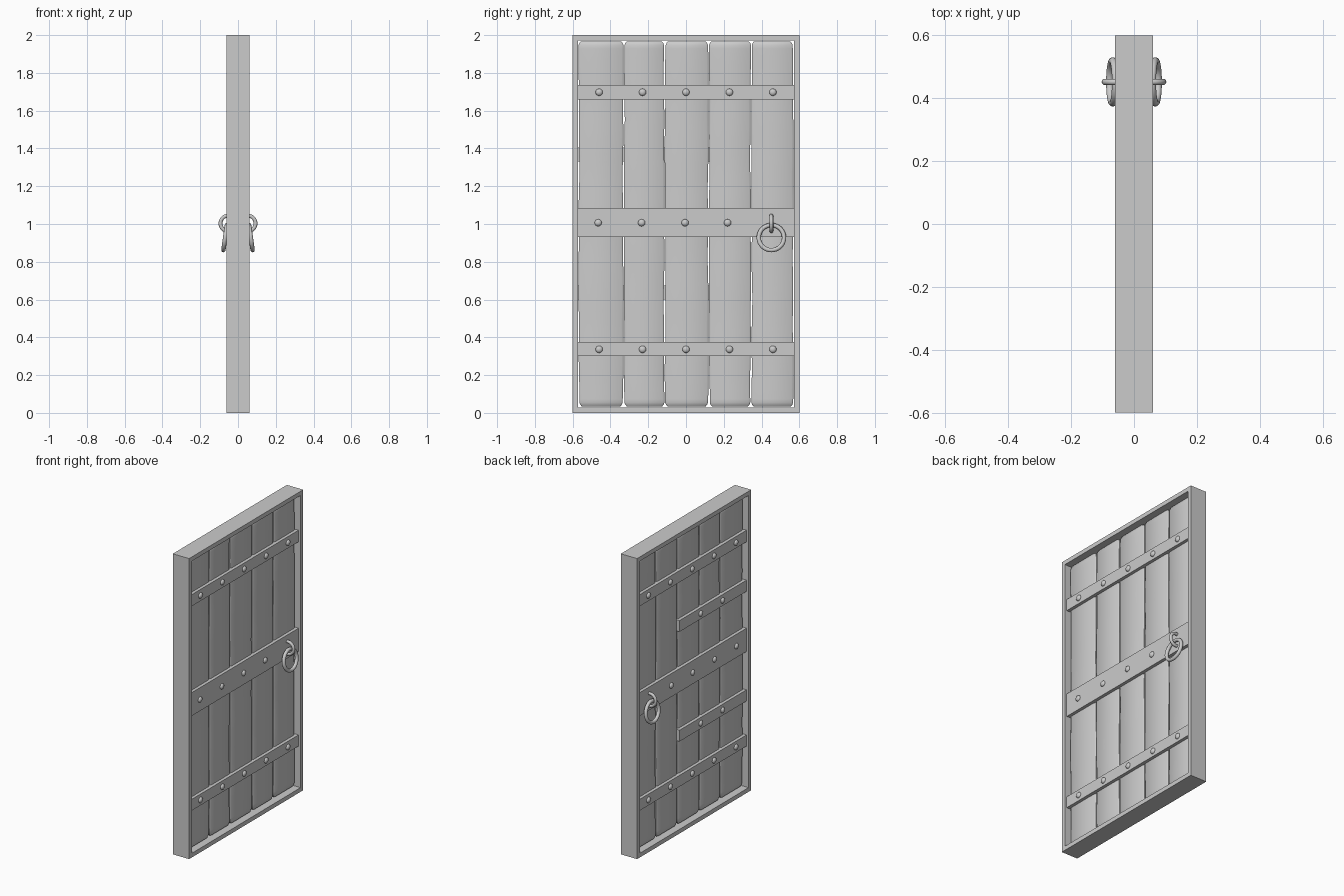
import bpy, bmesh, math, random
from mathutils import Matrix, Vector

if "Cube" in bpy.data.objects:
    bpy.data.objects.remove(bpy.data.objects["Cube"])

random.seed(4)


def finish(bm, name, smooth=None):
    bmesh.ops.recalc_face_normals(bm, faces=bm.faces)
    me = bpy.data.meshes.new(name)
    bm.to_mesh(me)
    bm.free()
    ob = bpy.data.objects.new(name, me)
    bpy.context.collection.objects.link(ob)
    if smooth:
        bpy.ops.object.select_all(action='DESELECT')
        ob.select_set(True)
        bpy.context.view_layer.objects.active = ob
        bpy.ops.object.shade_smooth_by_angle(angle=math.radians(smooth))
    return ob


def box(name, x, y, z):
    bm = bmesh.new()
    size = [b - a for a, b in (x, y, z)]
    mid = [(a + b) / 2 for a, b in (x, y, z)]
    bmesh.ops.create_cube(bm, size=1, matrix=Matrix.Translation(mid) @ Matrix.Diagonal((*size, 1)))
    return finish(bm, name)


def plank(name, y0, y1):
    # stack of chamfered sections with worn, wandering edges and rounded ends
    bm = bmesh.new()
    steps, c, rings = 40, 0.007, []
    ph = [random.uniform(0, 6.28) for _ in range(4)]
    z0, z1 = 0.035, 1.967
    t_list = [0, 0.004, 0.01] + [0.02 + 0.96 * i / steps for i in range(steps + 1)] + [0.99, 0.996, 1]
    for t in t_list:
        end = min(t, 1 - t)
        inset = 0.012 * max(0, 1 - end / 0.012) ** 2
        def wear(a, b):
            return 0.0025 + 0.002 * math.sin(9 * t + a) + 0.0015 * math.sin(31 * t + b)
        a = y0 + max(0.0005, wear(ph[0], ph[1])) + inset
        b = y1 - max(0.0005, wear(ph[2], ph[3])) - inset
        h = 0.024 - inset * 0.5
        z = z0 + (z1 - z0) * t
        bow = 0.005 if end == 0 else 0
        pts = [(h - c, a), (h, a + c * 1.4), (h, b - c * 1.4), (h - c, b),
               (c - h, b), (-h, b - c * 1.4), (-h, a + c * 1.4), (c - h, a)]
        rings.append([bm.verts.new((px, py, z)) for px, py in pts])
    for r, s in zip(rings, rings[1:]):
        for i in range(8):
            j = (i + 1) % 8
            bm.faces.new((r[i], r[j], s[j], s[i]))
    bm.faces.new(rings[0])
    bm.faces.new(rings[-1])
    return finish(bm, name, 40)


def rivet(name, side, y, z):
    # flattened dome head
    bm = bmesh.new()
    m = Matrix.Translation((side * 0.045, y, z)) @ Matrix.Diagonal((0.013, 0.019, 0.019, 1)) @ Matrix.Rotation(math.pi / 2, 4, 'Y')
    bmesh.ops.create_uvsphere(bm, u_segments=16, v_segments=10, radius=1, matrix=m)
    return finish(bm, name, 60)


def torus(name, loc, rot, major, minor):
    bpy.ops.mesh.primitive_torus_add(location=loc, rotation=rot, major_radius=major, minor_radius=minor,
                                     major_segments=32, minor_segments=12)
    bpy.context.object.name = name
    bpy.ops.object.shade_smooth_by_angle(angle=math.radians(60))


# outer frame
F = 0.028
box("frame_bottom", (-.06, .06), (-.6, .6), (0, F))
box("frame_top", (-.06, .06), (-.6, .6), (2 - F, 2))
for s, n in ((-1, "left"), (1, "right")):
    box("frame_" + n, (-.06, .06), sorted((s * .6, s * (.6 - F))), (F, 2 - F))

# five worn planks
edges = [-.57, -.33, -.113, .12, .345, .57]
for i, (a, b) in enumerate(zip(edges, edges[1:])):
    plank(f"plank_{i}", a, b)

# straps, rivets and pull rings on both faces
five = [-.46, -.23, 0, .23, .46]
straps = [("lower_strap", .30, .375, .57, five),
          ("middle_strap", .93, 1.085, .57, [-.465, -.235, -.005, .22]),
          ("upper_strap", 1.66, 1.737, .57, five)]
short = [("lower_hinge_strap", .60, .675, .13, [-.32, -.09]),
         ("upper_hinge_strap", 1.33, 1.405, .13, [-.32, -.09])]
for side, tag in ((1, "front"), (-1, "back")):
    for name, za, zb, yend, ys in straps + (short if side < 0 else []):
        box(f"{name}_{tag}", sorted((side * .018, side * .045)), (-.572, yend + .002), (za, zb))
        for k, y in enumerate(ys):
            rivet(f"{name}_{tag}_rivet_{k}", side, y, (za + zb) / 2 - .001)
    torus(f"ring_staple_{tag}", (side * .052, .452, 1.003), (math.pi / 2, 0, 0), .041, .010)
    torus(f"pull_ring_{tag}", (side * .068, .452, .928), (0, math.pi / 2 - side * math.radians(8), 0), .067, .0115)
